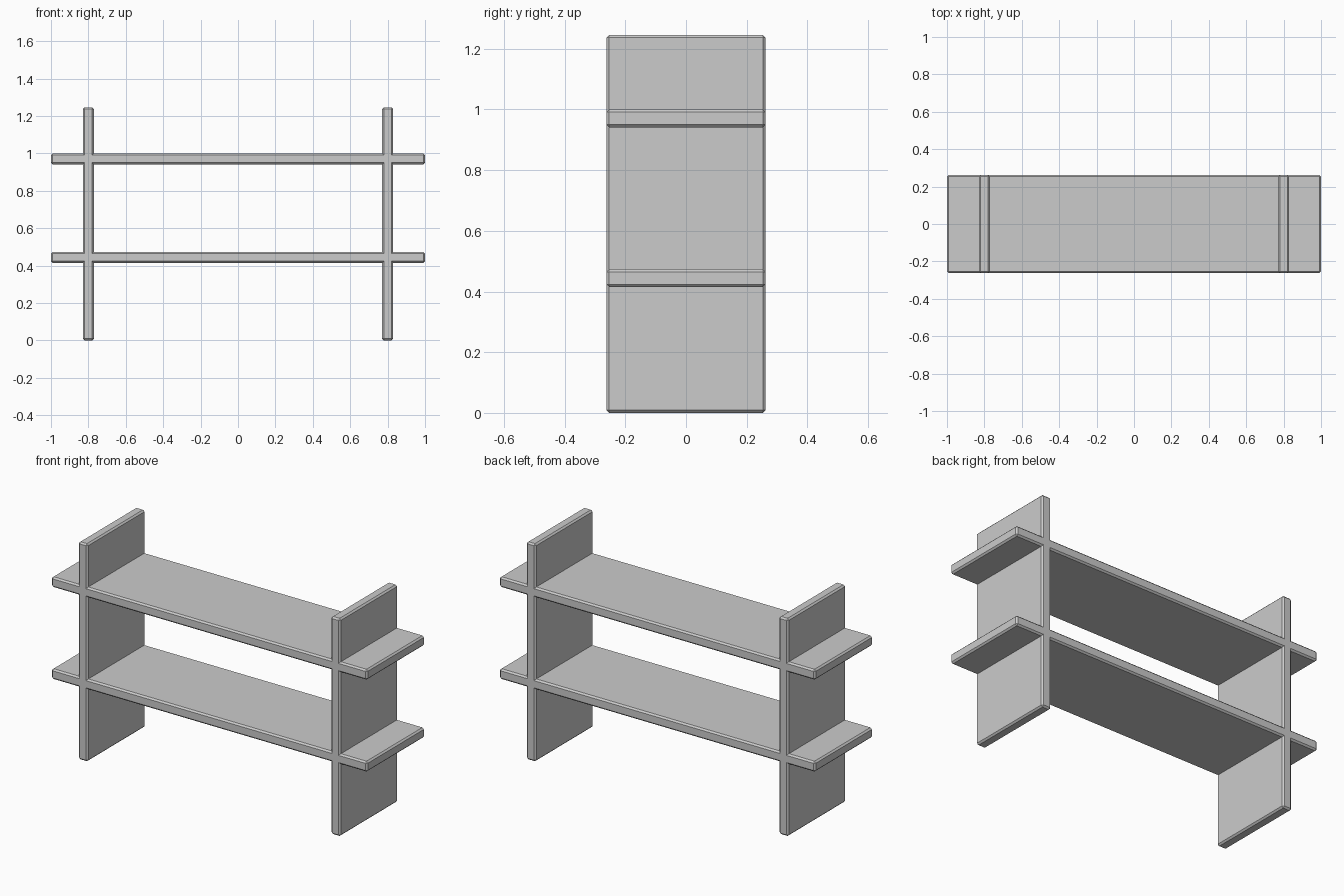
import bpy

if "Cube" in bpy.data.objects:
    bpy.data.objects.remove(bpy.data.objects["Cube"])

DEPTH = 0.524
THICK = 0.059
TOP = 1.246


def board(name, size, centre):
    """Box with a small flat chamfer on every edge."""
    bpy.ops.mesh.primitive_cube_add(size=1, location=centre)
    ob = bpy.context.object
    ob.name = name
    ob.scale = size
    bpy.ops.object.transform_apply(location=True, rotation=False, scale=True)
    mod = ob.modifiers.new("chamfer", 'BEVEL')
    mod.width = 0.009
    mod.segments = 1
    bpy.ops.object.modifier_apply(modifier=mod.name)
    return ob


# Two long shelves
shelves = [board(n, (2.0, DEPTH, THICK), (0, 0, z))
           for n, z in (("lower_shelf", 0.444), ("upper_shelf", 0.9705))]

# Two upright side panels
sides = [board(n, (THICK, DEPTH, TOP), (x, 0, TOP / 2))
         for n, x in (("left_side", -0.8), ("right_side", 0.8))]

# Merge the crossing boards into one flush frame
frame = shelves[0]
bpy.context.view_layer.objects.active = frame
for part in sides + shelves[1:]:
    mod = frame.modifiers.new("join", 'BOOLEAN')
    mod.operation = 'UNION'
    mod.solver = 'EXACT'
    mod.object = part
    bpy.ops.object.modifier_apply(modifier=mod.name)
    bpy.data.objects.remove(part, do_unlink=True)
frame.name = "shelf_frame"
